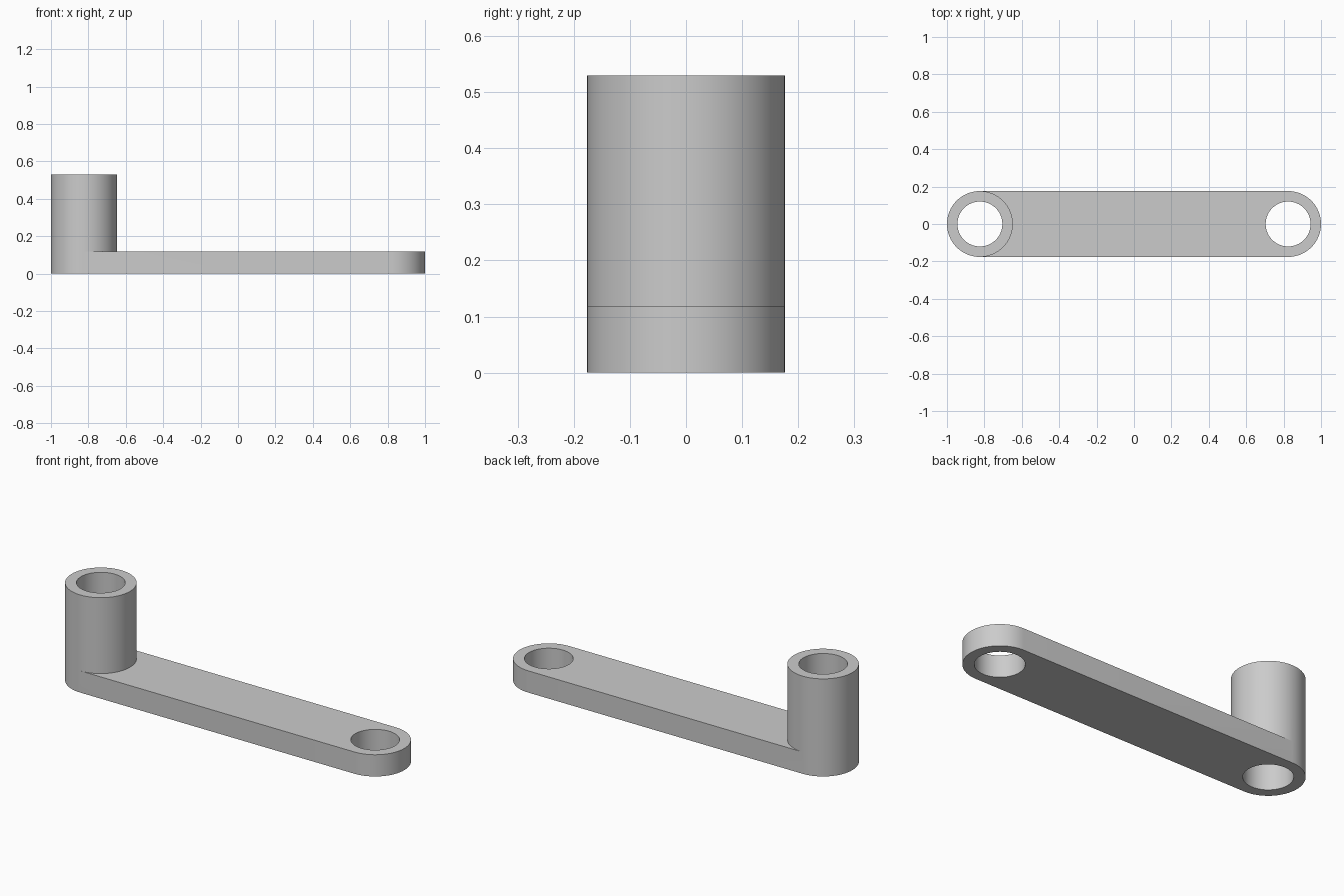
import bpy, bmesh
from math import pi, sin, cos, radians
from mathutils import Vector

cube = bpy.data.objects.get("Cube")
if cube:
    bpy.data.objects.remove(cube)

R, BORE = 0.176, 0.12          # outer and bore radii
CX = 1 - R                     # distance of each bore from the centre
BAR_TOP, POST_TOP = 0.118, 0.53
HALF = 32                      # segments per half circle

grey = bpy.data.materials.new("light grey")
grey.use_nodes = True
colour = (0.6, 0.6, 0.6, 1)
grey.diffuse_color = colour
grey.node_tree.nodes["Principled BSDF"].inputs["Base Color"].default_value = colour

bm = bmesh.new()


def arc(x, r, start, sweep):
    """Points of an arc about (x, 0), both ends included."""
    n = round(HALF * abs(sweep) / pi)
    return [(x + r * cos(start + sweep * i / n), r * sin(start + sweep * i / n))
            for i in range(n + 1)]


def circle(x, r):
    return arc(x, r, -pi / 2, 2 * pi)[:-1]


def wall(loop, z0, z1):
    """Upright wall along a closed loop."""
    low, high = [[bm.verts.new((x, y, z)) for x, y in loop] for z in (z0, z1)]
    for i in range(len(loop)):
        j = (i + 1) % len(loop)
        bm.faces.new((low[i], low[j], high[j], high[i]))


def cap(loops, z, up):
    """Flat face bounded by an outline and its holes."""
    edges = []
    for loop in loops:
        vs = [bm.verts.new((x, y, z)) for x, y in loop]
        edges += [bm.edges.new((vs[i - 1], vs[i])) for i in range(len(vs))]
    bmesh.ops.triangle_fill(bm, use_beauty=True, edges=edges, normal=Vector((0, 0, up)))


right_end = arc(CX, R, -pi / 2, pi)
outline = right_end + arc(-CX, R, pi / 2, pi)
post_bore, end_bore = circle(-CX, BORE), circle(CX, BORE)
post = circle(-CX, R)

# Rounded bar
wall(outline, 0, BAR_TOP)
cap([outline, post_bore, end_bore], 0, -1)
cap([right_end + arc(-CX, R, pi / 2, -pi), end_bore], BAR_TOP, 1)

# Hollow post
wall(post, BAR_TOP, POST_TOP)
cap([post, post_bore], POST_TOP, 1)

# Bores
wall(post_bore, 0, POST_TOP)
wall(end_bore, 0, BAR_TOP)

bmesh.ops.remove_doubles(bm, verts=bm.verts[:], dist=0.0001)
bmesh.ops.recalc_face_normals(bm, faces=bm.faces[:])

mesh = bpy.data.meshes.new("crank_arm")
bm.to_mesh(mesh)
bm.free()
mesh.materials.append(grey)
arm = bpy.data.objects.new("crank_arm", mesh)
bpy.context.collection.objects.link(arm)
bpy.context.view_layer.objects.active = arm
arm.select_set(True)
bpy.ops.object.shade_smooth_by_angle(angle=radians(30))
